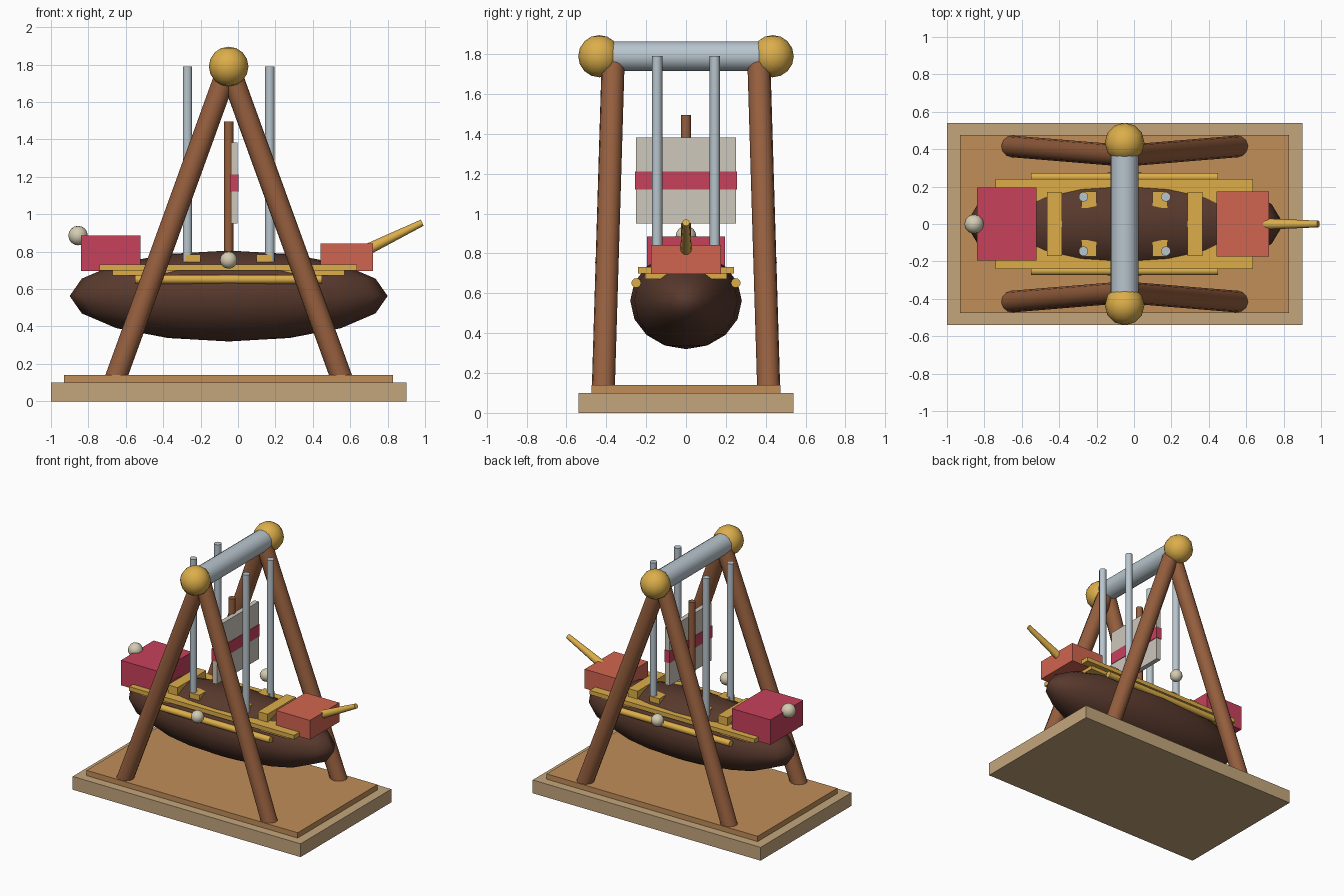
import bpy
import math
from mathutils import Vector

cube = bpy.data.objects.get("Cube")
if cube:
    bpy.data.objects.remove(cube, do_unlink=True)

CX = -0.05  # middle of the ship and frame along x


def material(name, r, g, b):
    """Flat colour given as 0-255 screen values, stored as linear."""
    lin = [(c / 255 / 12.92) if c < 11 else ((c / 255 + 0.055) / 1.055) ** 2.4 for c in (r, g, b)]
    m = bpy.data.materials.new(name)
    m.use_nodes = True
    m.diffuse_color = (*lin, 1)
    m.node_tree.nodes["Principled BSDF"].inputs["Base Color"].default_value = (*lin, 1)
    return m


hull_brown = material("dark hull brown", 88, 57, 45)
leg_brown = material("warm timber brown", 150, 95, 62)
pale_tan = material("pale tan", 196, 166, 124)
tan = material("orange tan", 192, 142, 88)
gold = material("gold", 220, 174, 74)
steel = material("steel grey", 184, 197, 205)
cream = material("sail cream", 205, 200, 188)
ivory = material("lamp ivory", 212, 204, 178)
crimson = material("crimson", 200, 65, 92)
coral = material("coral", 209, 101, 80)


def finish(name, mat, smooth=None):
    ob = bpy.context.object
    ob.name = name
    ob.data.materials.append(mat)
    if smooth:
        bpy.ops.object.shade_smooth_by_angle(angle=math.radians(smooth))
    return ob


def box(name, mat, lo, hi):
    lo, hi = Vector(lo), Vector(hi)
    bpy.ops.mesh.primitive_cube_add(size=1, location=(lo + hi) / 2)
    ob = finish(name, mat)
    ob.scale = hi - lo
    return ob


def rod(name, mat, a, b, r1, r2=None, sides=12):
    a, b = Vector(a), Vector(b)
    bpy.ops.mesh.primitive_cone_add(vertices=sides, radius1=r1, radius2=r2 or r1,
                                    depth=(b - a).length, location=(a + b) / 2)
    ob = finish(name, mat, 50)
    ob.rotation_euler = (b - a).to_track_quat("Z", "Y").to_euler()
    return ob


def ball(name, mat, loc, scale, segments=12, rings=8):
    bpy.ops.mesh.primitive_uv_sphere_add(segments=segments, ring_count=rings, radius=1, location=loc)
    ob = finish(name, mat, 60)
    ob.scale = scale
    return ob


# Two-step plinth
box("plinth", pale_tan, (-1, -0.54, 0), (0.9, 0.54, 0.1))
box("plinth_top", tan, (-0.93, -0.475, 0.1), (0.83, 0.475, 0.14))

# Swing frame: two A-frames, knobs and the axle
for side, label in ((-1, "right"), (1, "left")):
    for end, where in ((-1, "rear"), (1, "fore")):
        rod(f"{label}_{where}_leg", leg_brown, (CX + end * 0.605, side * 0.415, 0.12),
            (CX, side * 0.365, 1.79), 0.058)
    ball(f"{label}_knob", gold, (CX, side * 0.435, 1.79), [0.106] * 3)
    ball(f"{label}_side_lamp", ivory, (CX, side * 0.41, 0.755), [0.046] * 3)
rod("axle", steel, (CX, -0.42, 1.79), (CX, 0.42, 1.79), 0.075, sides=16)

# Hull with a two-layer deck that it bulges through
ball("hull", hull_brown, (CX, 0, 0.563), (0.85, 0.28, 0.243), 16, 8)
box("deck", gold, (-0.74, -0.24, 0.7), (0.635, 0.24, 0.732))
box("lower_deck", gold, (-0.67, -0.205, 0.672), (0.57, 0.205, 0.7))

# Cross beams, side rails, hangers and their brackets
for end, where in ((-1, "rear"), (1, "fore")):
    beam = CX + end * 0.375
    box(f"{where}_beam", gold, (beam - 0.04, -0.17, 0.725), (beam + 0.04, 0.17, 0.792))
    for side, label in ((-1, "right"), (1, "left")):
        x, y = CX + end * 0.22, side * 0.145
        rod(f"{label}_{where}_hanger", steel, (x, y, 0.745), (x, y, 1.79), 0.026, sides=10)
        bx, by = CX + end * 0.19, side * 0.13
        box(f"{label}_{where}_bracket", gold, (bx - 0.04, by - 0.045, 0.745),
            (bx + 0.04, by + 0.045, 0.786))
for side, label in ((-1, "right"), (1, "left")):
    y = side * 0.25
    rod(f"{label}_side_rail", gold, (CX - 0.5, y, 0.652), (CX + 0.5, y, 0.652), 0.024)

# Cabins, bowsprit and stern lamp
box("stern_cabin", crimson, (-0.84, -0.195, 0.698), (-0.52, 0.195, 0.886))
box("bow_cabin", coral, (0.44, -0.175, 0.698), (0.722, 0.175, 0.843))
rod("bowsprit", gold, (0.58, 0, 0.757), (0.985, 0, 0.955), 0.035, 0.018)
ball("stern_lamp", ivory, (-0.855, 0, 0.886), [0.052] * 3)

# Mast and striped sail
rod("mast", leg_brown, (CX, 0, 0.75), (CX, 0, 1.495), 0.025)
box("sail", cream, (-0.038, -0.25, 0.95), (-0.002, 0.25, 1.383))
box("sail_stripe", crimson, (-0.042, -0.255, 1.122), (0.002, 0.255, 1.212))
